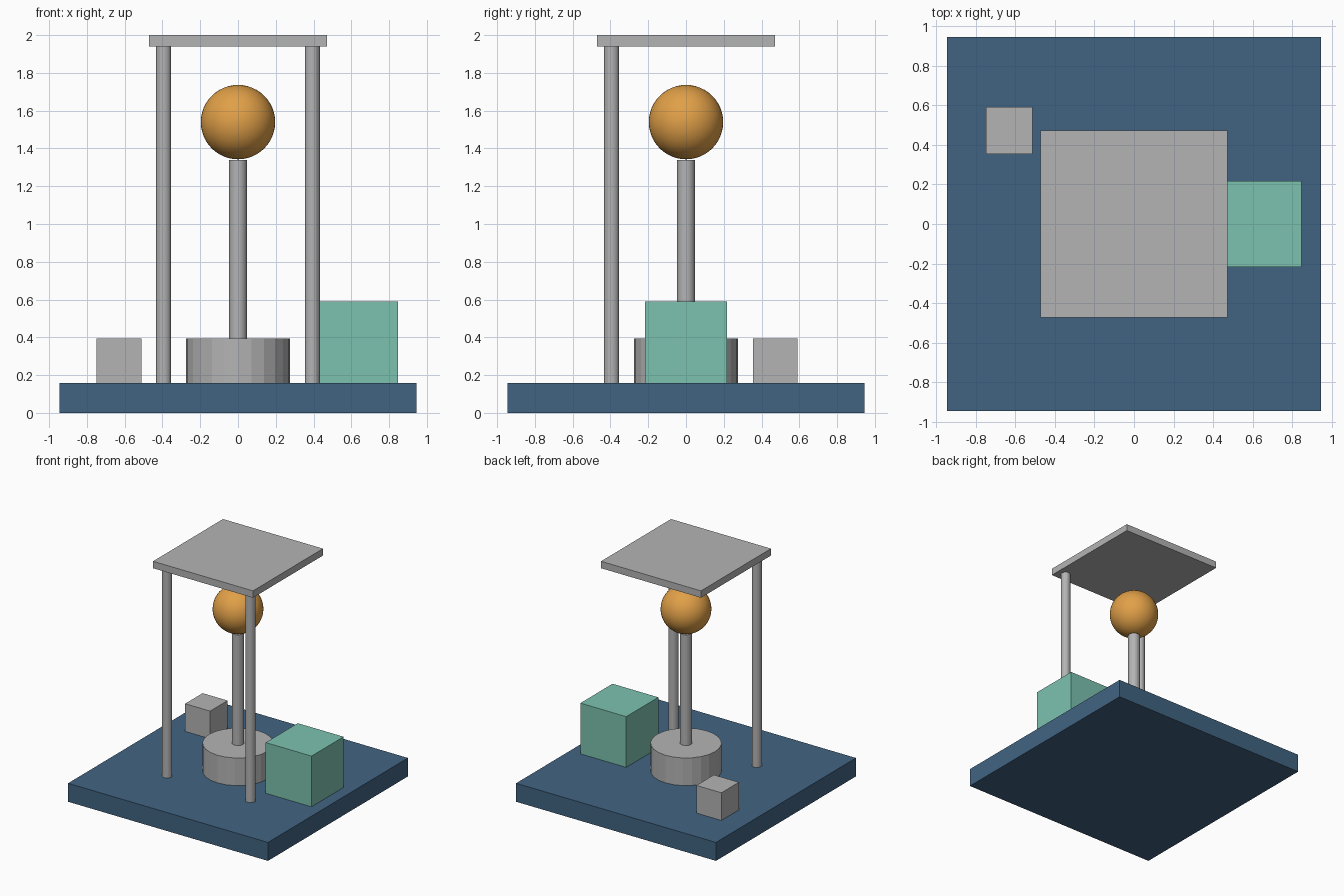
import bpy

if "Cube" in bpy.data.objects:
    bpy.data.objects.remove(bpy.data.objects["Cube"])

U = 2 / 25.4  # design unit


def material(name, rgb):
    m = bpy.data.materials.new(name)
    lin = [((c / 255 + 0.055) / 1.055) ** 2.4 for c in rgb]
    m.diffuse_color = (*lin, 1)
    m.use_nodes = True
    m.node_tree.nodes["Principled BSDF"].inputs["Base Color"].default_value = m.diffuse_color
    return m


BLUE = material("slate_blue", (65, 100, 130))
GREY = material("light_grey", (180, 180, 180))
GREEN = material("sea_green", (124, 194, 175))
ORANGE = material("amber", (225, 160, 72))


def finish(name, mat):
    ob = bpy.context.object
    ob.name = name
    ob.data.materials.append(mat)
    return ob


def box(name, mat, x, y, z0, sx, sy, sz):
    """Box centred on x, y and standing on z0, in design units."""
    bpy.ops.mesh.primitive_cube_add(size=1, location=(x * U, y * U, (z0 + sz / 2) * U))
    ob = finish(name, mat)
    ob.scale = (sx * U, sy * U, sz * U)
    bpy.ops.object.transform_apply(location=False, rotation=False, scale=True)
    return ob


def cylinder(name, mat, x, y, z0, r, h, sides=24):
    """Faceted upright cylinder standing on z0, in design units."""
    bpy.ops.mesh.primitive_cylinder_add(vertices=sides, radius=r * U, depth=h * U,
                                        location=(x * U, y * U, (z0 + h / 2) * U))
    return finish(name, mat)


# Base slab
box("base", BLUE, 0, 0, 0, 24, 24, 2)

# Central drum, pole and ball
cylinder("drum", GREY, 0, 0, 2, 3.5, 3)
cylinder("pole", GREY, 0, 0, 5, 0.6, 12)
bpy.ops.mesh.primitive_uv_sphere_add(segments=48, ring_count=24, radius=2.5 * U,
                                     location=(0, 0, 19.55 * U))
finish("ball", ORANGE)
bpy.ops.object.shade_smooth()

# Canopy on two front posts
for side, x in (("left", -5), ("right", 5)):
    cylinder("post_" + side, GREY, x, -5, 2, 0.5, 22.65)
box("canopy", GREY, 0, 0, 24.65, 12, 12, 0.75)

# Blocks on the base
box("large_block", GREEN, 8, 0, 2, 5.5, 5.5, 5.5)
box("small_block", GREY, -8, 6, 2, 3, 3, 3)
